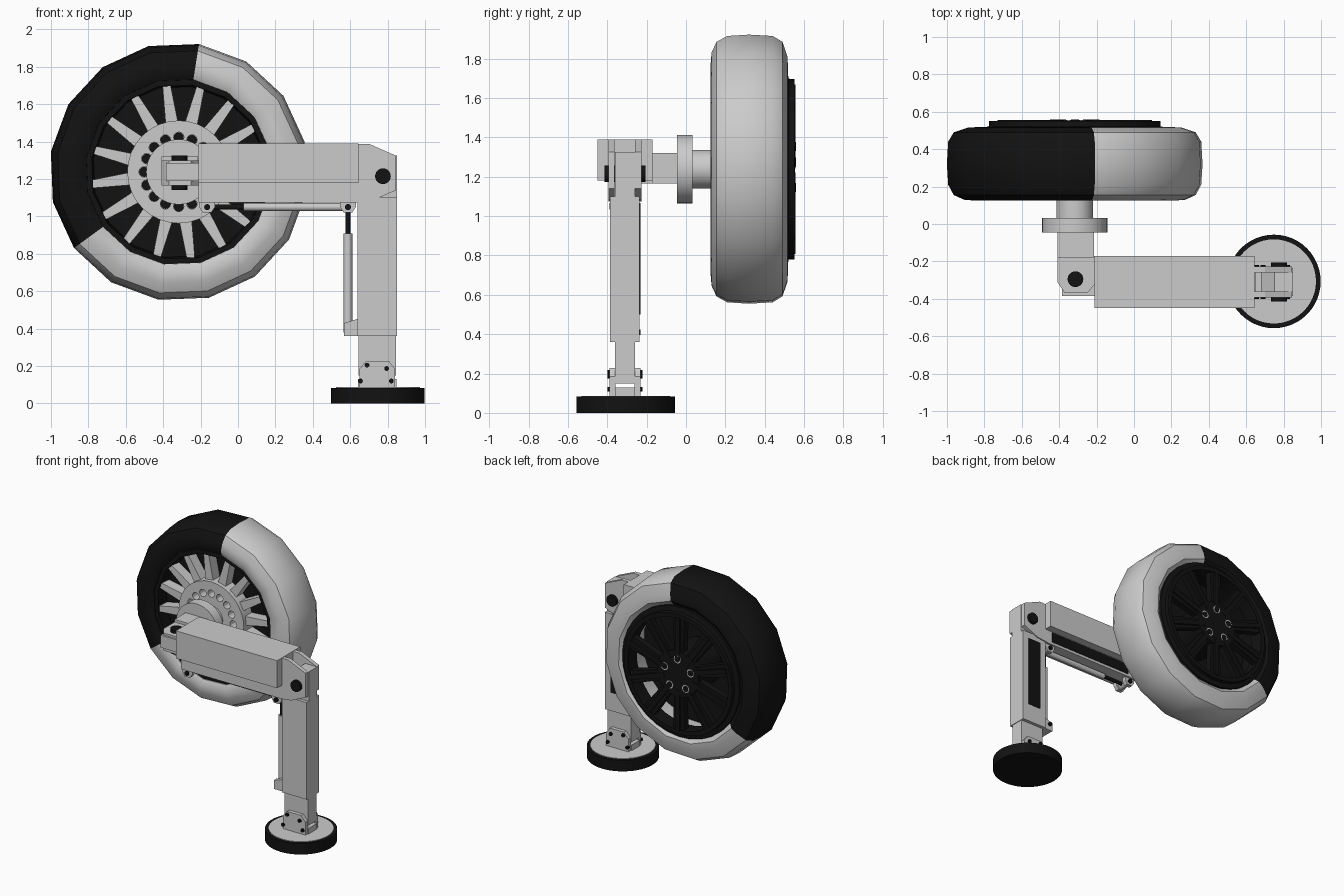
import bpy, bmesh
from math import sin, cos, pi, radians

if "Cube" in bpy.data.objects:
    bpy.data.objects.remove(bpy.data.objects["Cube"])

WX, WZ = -0.317, 1.238      # wheel axis
CY = -0.31                  # leg centre plane

black = bpy.data.materials.new("black_rubber")
black.diffuse_color = (0.006, 0.006, 0.006, 1)
black.use_nodes = True
black.node_tree.nodes["Principled BSDF"].inputs["Base Color"].default_value = black.diffuse_color
grey = bpy.data.materials.new("grey_metal")
grey.diffuse_color = (0.8, 0.8, 0.8, 1)
grey.use_nodes = True
grey.node_tree.nodes["Principled BSDF"].inputs["Base Color"].default_value = grey.diffuse_color


def finish(bm, name, mat=None, smooth=0):
    bmesh.ops.recalc_face_normals(bm, faces=bm.faces)
    me = bpy.data.meshes.new(name)
    bm.to_mesh(me)
    bm.free()
    ob = bpy.data.objects.new(name, me)
    bpy.context.collection.objects.link(ob)
    if mat:
        me.materials.append(mat)
    if smooth:
        bpy.ops.object.select_all(action='DESELECT')
        ob.select_set(True)
        bpy.context.view_layer.objects.active = ob
        bpy.ops.object.shade_smooth_by_angle(angle=radians(smooth))
    return ob


def place(axis, u, v, t):
    return {'x': (t, u, v), 'y': (u, t, v), 'z': (u, v, t)}[axis]


def add_prism(bm, axis, pts, a, b):
    lo = [bm.verts.new(place(axis, u, v, a)) for u, v in pts]
    hi = [bm.verts.new(place(axis, u, v, b)) for u, v in pts]
    n = len(pts)
    bm.faces.new(lo)
    bm.faces.new(hi[::-1])
    for i in range(n):
        bm.faces.new((lo[i], lo[(i + 1) % n], hi[(i + 1) % n], hi[i]))


def prism(name, axis, pts, a, b, mat=None, smooth=0):
    bm = bmesh.new()
    add_prism(bm, axis, pts, a, b)
    return finish(bm, name, mat, smooth)


def box(name, x, y, z, mat=None):
    return prism(name, 'z', [(x[0], y[0]), (x[1], y[0]), (x[1], y[1]), (x[0], y[1])], *z, mat)


def ring(u, v, r, n, phase=0):
    return [(u + r * cos(2 * pi * i / n + phase), v + r * sin(2 * pi * i / n + phase)) for i in range(n)]


def cyl(name, axis, u, v, r, a, b, mat=None, n=24):
    return prism(name, axis, ring(u, v, r, n), a, b, mat, 35)


def lathe(name, prof, n, phase, mat, black_steps=(), smooth=35):
    """Turn a closed (y, radius) profile about the wheel axis."""
    bm = bmesh.new()
    rows = [[bm.verts.new((u, y, v)) for y, r in prof for u, v in
             [(WX + r * cos(phase + 2 * pi * i / n), WZ + r * sin(phase + 2 * pi * i / n))]]
            for i in range(n)]
    m = len(prof)
    for i in range(n):
        for j in range(m):
            f = bm.faces.new((rows[i][j], rows[(i + 1) % n][j],
                              rows[(i + 1) % n][(j + 1) % m], rows[i][(j + 1) % m]))
            f.material_index = 1 if i in black_steps else 0
    return finish(bm, name, mat, smooth)


def add_spoke(bm, ang, outline, a, b):
    c, s = cos(ang), sin(ang)
    add_prism(bm, 'y', [(WX + r * c - w * s, WZ + r * s + w * c) for r, w in outline], a, b)


# tyre: sixteen sides, six of them black
ph = radians(13.5)
tyre = lathe("tyre", [(0.20, 0.49), (0.145, 0.50), (0.125, 0.54), (0.13, 0.60), (0.155, 0.655), (0.21, 0.685),
                      (0.32, 0.692), (0.44, 0.685), (0.49, 0.655), (0.515, 0.58), (0.518, 0.53), (0.49, 0.49)],
             16, ph, grey, range(3, 9))
tyre.data.materials.append(black)

# front of wheel: black backing, grey spokes, drilled hub
prism("wheel_backing", 'y', ring(WX, WZ, 0.495, 16, ph), 0.24, 0.27, black)
lathe("front_rim_lip", [(0.15, 0.505), (0.15, 0.47), (0.25, 0.46), (0.25, 0.495)], 16, ph, black)
bm = bmesh.new()
for i in range(16):
    add_spoke(bm, radians(8 + 22.5 * i),
              [(0.22, -0.036), (0.46, -0.022), (0.495, 0), (0.46, 0.022), (0.22, 0.036)], 0.16, 0.245)
finish(bm, "front_spokes")
hub = cyl("drilled_hub", 'y', WX, WZ, 0.275, 0.13, 0.245, n=32)
bm = bmesh.new()
for u, v in ring(WX, WZ, 0.185, 16):
    add_prism(bm, 'y', ring(u, v, 0.028, 12), 0.10, 0.20)
cutter = finish(bm, "hub_hole_cutter")
cutter.hide_render = True
cutter.hide_viewport = True
cutter.display_type = 'WIRE'
mod = hub.modifiers.new("holes", 'BOOLEAN')
mod.operation, mod.object, mod.solver = 'DIFFERENCE', cutter, 'EXACT'
for i, (u, v) in enumerate(ring(WX, WZ, 0.185, 16)):
    cyl("hole_bottom", 'y', u, v, 0.027, 0.19, 0.201, black, 12)

# back of wheel: black rim with ten spokes and five nuts
lathe("back_rim", [(0.44, 0.495), (0.515, 0.495), (0.522, 0.46), (0.55, 0.458), (0.55, 0.425), (0.44, 0.425)],
      32, ph, black)
bm = bmesh.new()
for i in range(10):
    add_spoke(bm, radians(18 + 36 * i),
              [(0.12, -0.036), (0.44, -0.05), (0.44, 0.05), (0.12, 0.036)], 0.49, 0.54)
    add_spoke(bm, radians(18 + 36 * i),
              [(0.12, -0.02), (0.43, -0.016), (0.43, 0.016), (0.12, 0.02)], 0.53, 0.556)
finish(bm, "back_spokes", black)
cyl("back_hub", 'y', WX, WZ, 0.175, 0.26, 0.553, black, 32)
for u, v in ring(WX, WZ, 0.115, 5, 0.3):
    cyl("wheel_nut", 'y', u, v, 0.03, 0.54, 0.556, grey, 16)
    cyl("wheel_nut_socket", 'y', u, v, 0.022, 0.54, 0.558, black, 16)

# axle, flange and steering knuckle
cyl("axle", 'y', WX, WZ, 0.098, 0.02, 0.14, n=32)
cyl("axle_flange", 'y', WX, WZ, 0.174, -0.045, 0.032, n=40)
box("axle_neck", (-0.41, -0.215), (-0.18, -0.04), (1.165, 1.32))
prism("steering_knuckle", 'z', [(-0.41, -0.17), (-0.41, -0.31), (-0.37, -0.37), (-0.25, -0.37), (-0.2, -0.31),
                                (-0.2, -0.17)], 1.165, 1.30)
box("knuckle_link", (-0.385, -0.15), (-0.385, -0.25), (1.19, 1.285))
cyl("steering_pin", 'z', -0.313, -0.295, 0.042, 1.14, 1.325, black)

# horizontal arm: wide cover over a narrow beam, black panel at the back
box("arm_cover", (-0.21, 0.645), (-0.45, -0.17), (1.18, 1.39))
box("arm_beam", (-0.21, 0.65), (-0.39, -0.23), (1.075, 1.19))
box("arm_panel", (-0.14, 0.58), (-0.24, -0.227), (1.095, 1.175), black)

# knee joint: two cheeks from the arm around the leg tongue
cheek = [(0.63, 1.075), (0.72, 1.085), (0.845, 1.14), (0.845, 1.325), (0.70, 1.388), (0.63, 1.388)]
for s in (-1, 1):
    prism("knee_cheek", 'y', cheek, CY + s * 0.052, CY + s * 0.083)
prism("knee_tongue", 'y', [(0.68, 1.05), (0.85, 1.05), (0.85, 1.325), (0.75, 1.325), (0.68, 1.25)],
      CY - 0.05, CY + 0.05)
cyl("knee_pin", 'y', 0.775, 1.215, 0.042, CY - 0.105, CY + 0.105, black)

# leg: outer tube, inner tube, back panel
box("leg_tube", (0.64, 0.85), (-0.385, -0.235), (0.36, 1.10))
box("leg_panel", (0.69, 0.80), (-0.24, -0.232), (0.50, 1.05), black)
box("leg_inner", (0.645, 0.845), (-0.36, -0.26), (0.15, 0.40))

# ankle brackets with bolts
plate = [(0.65, 0.08), (0.65, 0.185), (0.685, 0.228), (0.805, 0.228), (0.84, 0.185), (0.84, 0.08)]
for s in (-1, 1):
    prism("ankle_plate", 'y', plate, CY + s * 0.048, CY + s * 0.078)
    for u, v in ((0.655, 0.12), (0.69, 0.205), (0.795, 0.187), (0.82, 0.12)):
        cyl("ankle_bolt", 'y', u, v, 0.013, CY + s * 0.07, CY + s * 0.09, black, 10)
box("ankle_base", (0.642, 0.848), (-0.36, -0.26), (0.07, 0.13))

# foot pad
cyl("foot_pad", 'z', 0.748, -0.307, 0.25, 0, 0.083, black, 48)
cyl("foot_plate", 'z', 0.748, -0.307, 0.225, 0.06, 0.087, n=48)

# hydraulic rams with brackets and pins
cyl("leg_ram", 'z', 0.588, CY, 0.023, 0.38, 0.91)
cyl("leg_ram_rod", 'z', 0.588, CY, 0.014, 0.90, 1.04, black, 16)
cyl("arm_ram", 'x', CY, 1.05, 0.021, 0.03, 0.57)
cyl("arm_ram_rod", 'x', CY, 1.05, 0.013, -0.16, 0.04, black, 16)
for s in (-1, 1):
    def bracket(name, pts):
        prism(name, 'y', pts, CY + s * 0.032, CY + s * 0.065)
    bracket("leg_ram_bracket", [(0.567, 0.362), (0.65, 0.362), (0.65, 0.455), (0.567, 0.43)])
    for x in (-0.165, 0.588):
        bracket("arm_ram_bracket", [(x - 0.042, 1.085), (x - 0.042, 1.05), (x - 0.022, 1.02),
                                    (x + 0.022, 1.02), (x + 0.042, 1.05), (x + 0.042, 1.085)])
box("leg_ram_foot", (0.567, 0.65), (CY - 0.04, CY + 0.04), (0.362, 0.39))
for x, z in ((-0.165, 1.05), (0.588, 1.05)):
    cyl("ram_pin", 'y', x, z, 0.016, CY - 0.078, CY + 0.078, black, 16)
    cyl("ram_eye", 'y', x, z, 0.026, CY - 0.03, CY + 0.03)
cyl("leg_ram_pin", 'y', 0.593, 0.41, 0.014, CY + 0.03, CY + 0.08, black, 16)
